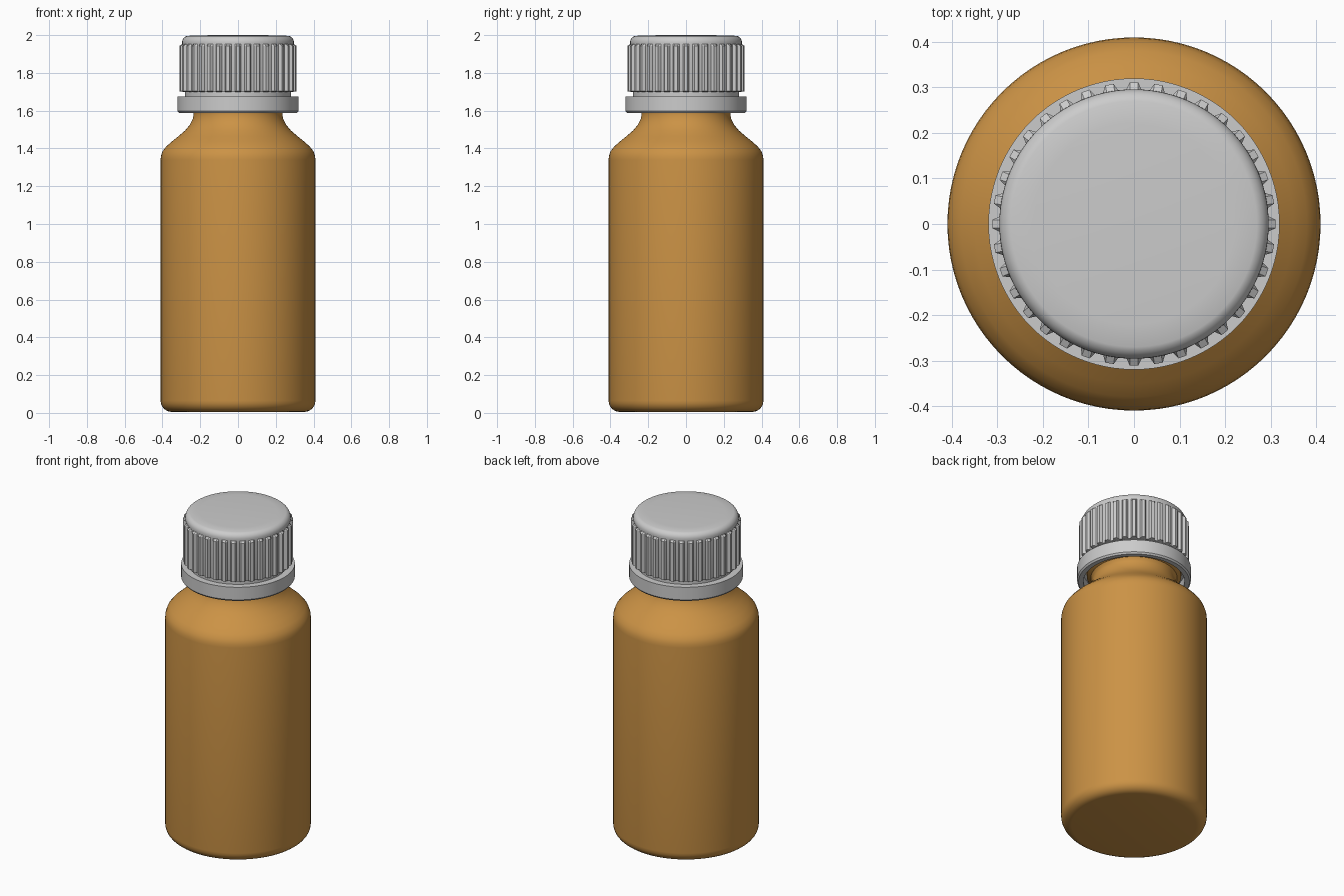
import bpy, bmesh, math

if "Cube" in bpy.data.objects:
    bpy.data.objects.remove(bpy.data.objects["Cube"])

RIBS = 36


def lathe(name, profile, seg=96, radius=None, closed=False):
    """Spin (r, z) points about z; radius(j, i, r) may modulate each ring."""
    bm = bmesh.new()
    rings = []
    for i, (r, z) in enumerate(profile):
        if r == 0:
            rings.append([bm.verts.new((0, 0, z))] * seg)
            continue
        ring = []
        for j in range(seg):
            a, rr = (radius(j, i, r) if radius else (2 * math.pi * j / seg, r))
            ring.append(bm.verts.new((rr * math.cos(a), rr * math.sin(a), z)))
        rings.append(ring)
    pairs = list(zip(rings, rings[1:]))
    if closed:
        pairs.append((rings[-1], rings[0]))
    for lo, hi in pairs:
        for j in range(seg):
            k = (j + 1) % seg
            quad = list(dict.fromkeys((lo[j], lo[k], hi[k], hi[j])))
            bm.faces.new(quad)
    bmesh.ops.recalc_face_normals(bm, faces=bm.faces)
    me = bpy.data.meshes.new(name)
    bm.to_mesh(me)
    bm.free()
    ob = bpy.data.objects.new(name, me)
    bpy.context.collection.objects.link(ob)
    bpy.ops.object.select_all(action='DESELECT')
    ob.select_set(True)
    bpy.context.view_layer.objects.active = ob
    bpy.ops.object.shade_smooth_by_angle(angle=math.radians(32))
    return ob


def arc(cr, cz, rad, a0, a1, n=6):
    return [(cr + rad * math.cos(math.radians(a0 + (a1 - a0) * t / n)),
             cz + rad * math.sin(math.radians(a0 + (a1 - a0) * t / n))) for t in range(n + 1)]


# Bottle: rounded base, straight wall, sloping shoulder, neck with bead
bottle = lathe("bottle", [(0, 0.005)] + arc(0.35, 0.065, 0.06, -90, 0) + [
    (0.41, 1.34), (0.408, 1.36), (0.40, 1.385), (0.38, 1.41), (0.35, 1.437), (0.315, 1.465),
    (0.28, 1.495), (0.255, 1.525), (0.24, 1.555), (0.235, 1.58), (0.235, 1.595),
    (0.243, 1.61), (0.265, 1.62), (0.268, 1.65), (0.24, 1.66), (0.24, 1.69), (0, 1.69)])
amber = bpy.data.materials.new("amber")
amber.diffuse_color = (0.60, 0.29, 0.06, 1)
amber.use_nodes = True
amber.node_tree.nodes["Principled BSDF"].inputs["Base Color"].default_value = amber.diffuse_color
bottle.data.materials.append(amber)

# Tamper band: hollow ring under the cap
lathe("tamper_band", [(0.285, 1.587), (0.312, 1.587), (0.32, 1.597), (0.32, 1.675),
                      (0.27, 1.675), (0.27, 1.655), (0.285, 1.65)], closed=True)

# Collar joining band and cap
lathe("cap_collar", [(0.25, 1.66), (0.281, 1.66), (0.281, 1.71), (0.25, 1.71)], closed=True)


# Cap: ribbed wall, four points per rib (valley, valley, crest, crest)
def ribbed(j, i, r):
    pitch = 2 * math.pi / RIBS
    rib, p = divmod(j, 4)
    a = pitch * (rib + (-0.33, -0.17, 0.17, 0.33)[p])
    crest = i in (2, 3) and p in (1, 2)
    return a, (0.311 if crest else r)


lathe("cap", [(0, 1.70), (0.294, 1.70), (0.295, 1.703), (0.295, 1.943), (0.296, 1.952)]
      + arc(0.261, 1.962, 0.035, 0, 75) + [(0.22, 1.999), (0, 2.0)], RIBS * 4, ribbed)
